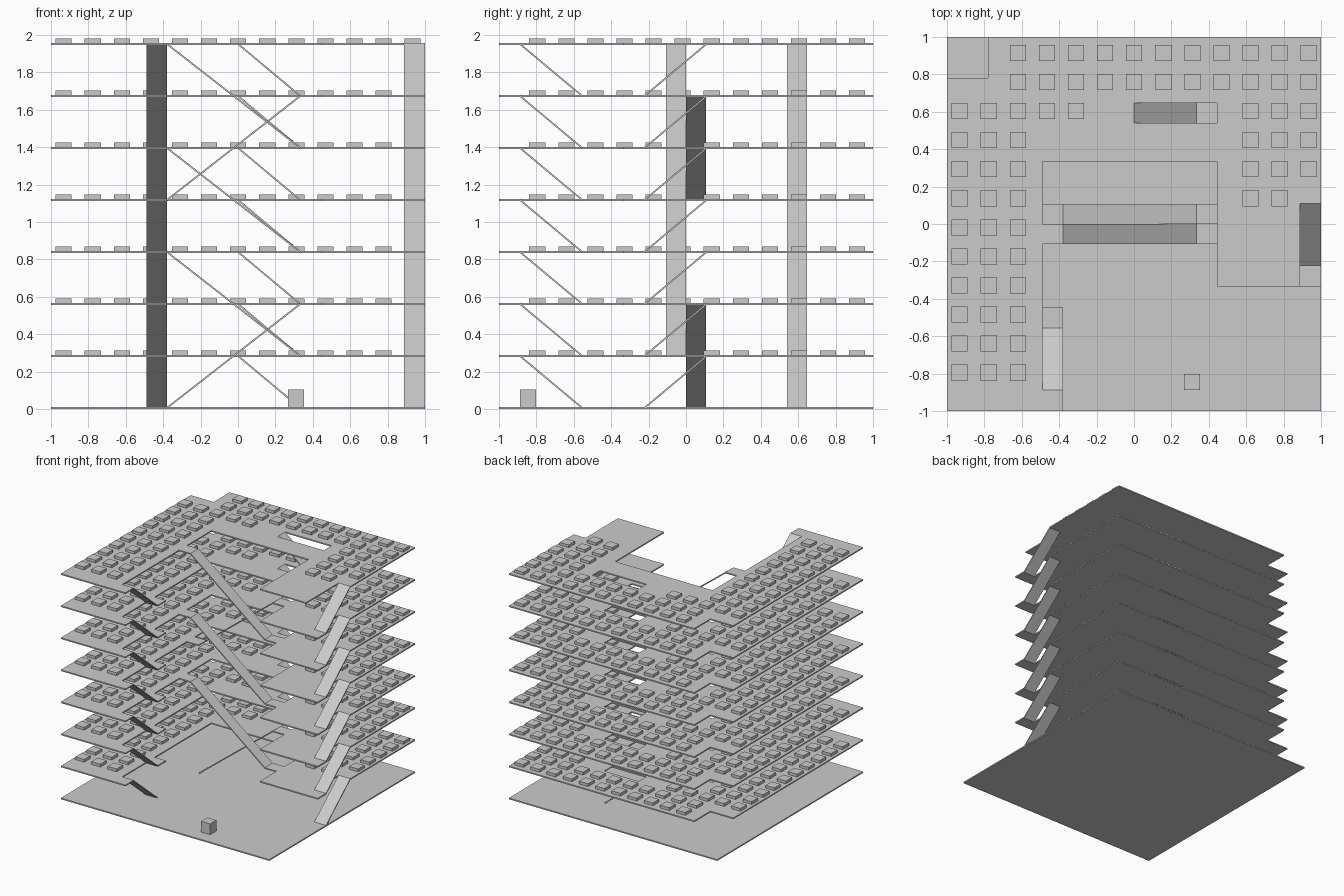
import bpy, bmesh

if "Cube" in bpy.data.objects:
    bpy.data.objects.remove(bpy.data.objects["Cube"])

STEP, T = 0.278, 0.011          # storey height, slab thickness
LX, RX = -0.49, 0.445           # left and right edges of the open court
LE, RE = -0.38, 0.333           # outer edges of the ramp landings


def finish(bm, name):
    bmesh.ops.recalc_face_normals(bm, faces=bm.faces[:])
    me = bpy.data.meshes.new(name)
    bm.to_mesh(me)
    bm.free()
    ob = bpy.data.objects.new(name, me)
    bpy.context.collection.objects.link(ob)
    return ob


def add_box(bm, x0, x1, y0, y1, z0, z1):
    vs = bmesh.ops.create_cube(bm, size=1)["verts"]
    for v in vs:
        v.co.x = x1 if v.co.x > 0 else x0
        v.co.y = y1 if v.co.y > 0 else y0
        v.co.z = z1 if v.co.z > 0 else z0
    return vs


def box(name, *dims):
    bm = bmesh.new()
    add_box(bm, *dims)
    return finish(bm, name)


def ramp(name, x0, x1, y0, y1, z_lo, z_hi, axis, rises):
    """Sloped slab: a box sheared so its top follows the slope along one axis."""
    bm = bmesh.new()
    a, b = ((x0, x1), (y0, y1))[axis]
    for v in add_box(bm, x0, x1, y0, y1, 0, T):
        t = (v.co[axis] - a) / (b - a)
        v.co.z += z_lo + (z_hi - z_lo) * (t if rises else 1 - t)
    return finish(bm, name)


def slab(name, loops, z):
    """Flat plate from an outline and its holes."""
    bm = bmesh.new()
    for pts in loops:
        vs = [bm.verts.new((x, y, z)) for x, y in pts]
        for i, v in enumerate(vs):
            bm.edges.new((v, vs[(i + 1) % len(vs)]))
    bmesh.ops.triangle_fill(bm, use_beauty=True, use_dissolve=False, edges=bm.edges[:])
    ext = bmesh.ops.extrude_face_region(bm, geom=bm.faces[:])["geom"]
    for v in ext:
        if isinstance(v, bmesh.types.BMVert):
            v.co.z += T
    return finish(bm, name)


# Landings that serve the long court ramps: floor -> y range
left_landing = {3: (-.107, 0), 5: (-.107, 0), 7: (-.107, 0), 4: (0, .107)}
right_landing = {1: (-.107, 0), 3: (-.107, 0), 5: (-.107, 0), 2: (0, .107), 6: (0, .107)}


def floor_loops(i):
    top = i == 7
    o = [(-1, -1), (LE, -1), (LE, -.888), (LX, -.888)]
    if not top:
        o += [(LX, -.555), (LE, -.555), (LE, -.445), (LX, -.445)]
    if i in left_landing:
        a, b = left_landing[i]
        o += [(LX, a), (LE, a), (LE, b), (LX, b)]
    o += [(LX, .335), (RX, .335)]
    if i in right_landing:
        a, b = right_landing[i]
        o += [(RX, b), (RE, b), (RE, a), (RX, a)]
    o += [(RX, -.335)]
    o += [(.888, -.335)] if top else [(1, -.335), (1, -.222), (.888, -.222)]
    o += [(.888, .11), (1, .11), (1, 1), (-.78, 1), (-.78, .78), (-1, .78)]
    hx = RX if top else RE
    return [o, [(0, .54), (hx, .54), (hx, .648), (0, .648)]]


# Desk grid, indexed from the back-left corner
P = 0.1555
cols = [-.932 + P * k for k in range(13)]
rows = [.915 - P * k for k in range(12)]
spots = [(c, r) for r in (0, 1) for c in range(2, 13)]
spots += [(c, r) for r in range(2, 12) for c in range(3)]
spots += [(3, 2), (4, 2)] + [(c, r) for r in (2, 3, 4) for c in (10, 11, 12)]
spots += [(10, 5), (11, 5)]

# Ground plate and the small block on it
box("ground_plate", -1, 1, -1, 1, 0, T)
box("entry_block", .268, .354, -.888, -.802, T, .105)

# Upper floors with desks
for i in range(1, 8):
    z = STEP * i
    slab(f"floor_{i}", floor_loops(i), z)
    bm = bmesh.new()
    for c, r in spots:
        x, y = cols[c], rows[r]
        add_box(bm, x - .043, x + .043, y - .043, y + .043, z + T, z + T + .024)
    finish(bm, f"desks_{i}")

# One-storey ramps repeated on every level
for i in range(7):
    lo, hi = STEP * i, STEP * (i + 1)
    ramp(f"left_ramp_{i}", LX, LE, -.888, -.555, lo, hi, 1, False)
    ramp(f"right_ramp_{i}", .888, 1, -.222, .11, lo, hi, 1, True)
    ramp(f"back_ramp_{i}", 0, RE, .54, .648, lo, hi, 0, False)

# Two-storey ramps crossing the court
for i in (1, 3, 5):
    ramp(f"court_ramp_down_{i}", LE, RE, -.107, 0, STEP * i, STEP * (i + 2), 0, False)
for i in (0, 4):
    ramp(f"court_ramp_up_{i}", LE, RE, 0, .107, STEP * i, STEP * (i + 2), 0, True)
